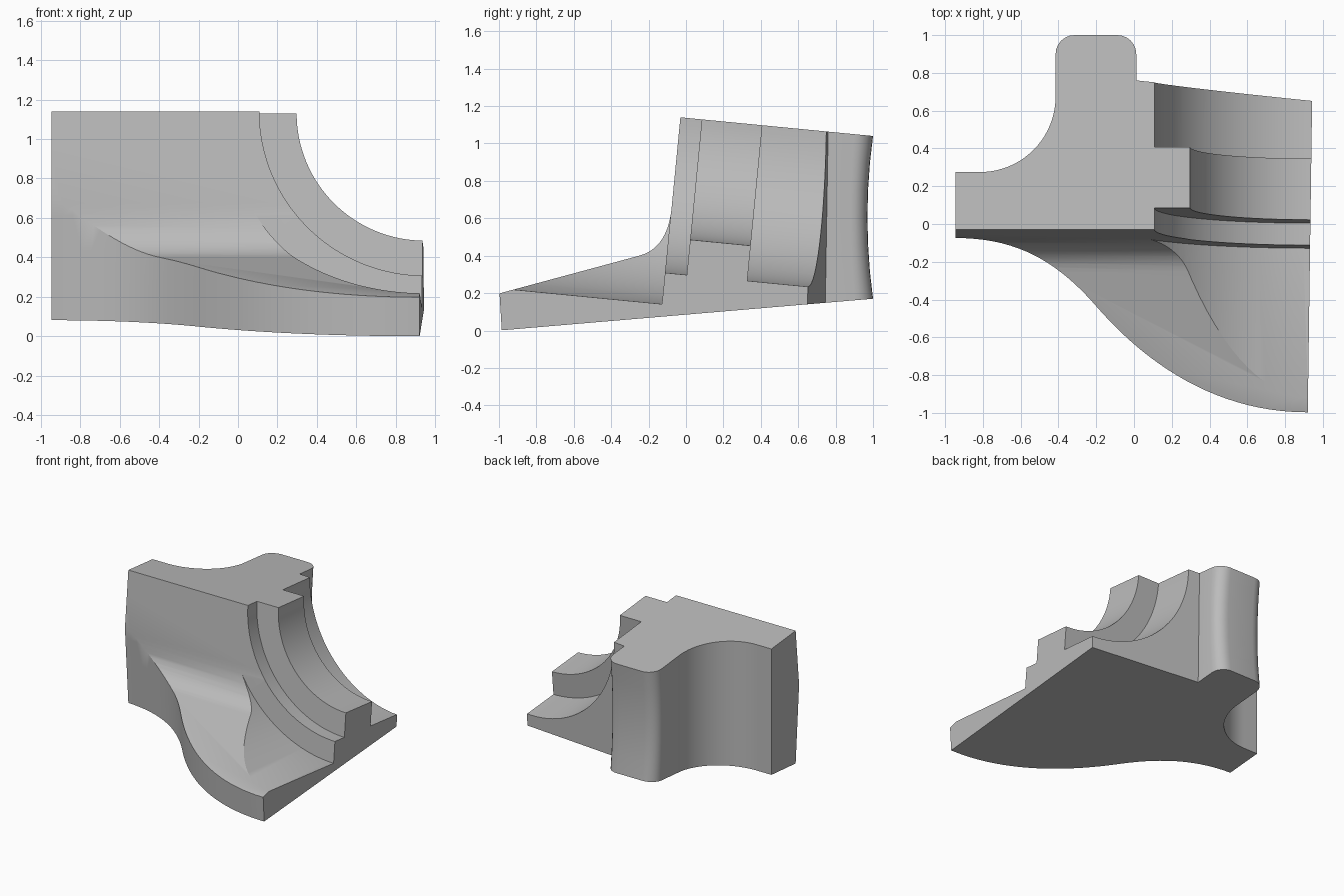
import bpy, bmesh, math
from mathutils import Vector, Matrix
from mathutils.geometry import interpolate_bezier

cube = bpy.data.objects.get("Cube")
if cube:
    bpy.data.objects.remove(cube, do_unlink=True)

TILT = 0.097          # slope of the top face and of the bore axis
BASE = 0.085          # slope of the underside

grey = bpy.data.materials.new("light grey")
grey.use_nodes = True
colour = (0.5, 0.5, 0.5, 1)
grey.diffuse_color = colour
grey.node_tree.nodes["Principled BSDF"].inputs["Base Color"].default_value = colour


def finish(name, bm):
    bmesh.ops.recalc_face_normals(bm, faces=bm.faces)
    mesh = bpy.data.meshes.new(name)
    bm.to_mesh(mesh)
    bm.free()
    mesh.materials.append(grey)
    obj = bpy.data.objects.new(name, mesh)
    bpy.context.collection.objects.link(obj)
    return obj


def loft(name, rings):
    bm = bmesh.new()
    loops = [[bm.verts.new(p) for p in ring] for ring in rings]
    n = len(loops[0])
    for a, b in zip(loops, loops[1:]):
        for i in range(n):
            j = (i + 1) % n
            bm.faces.new((a[i], a[j], b[j], b[i]))
    bm.faces.new(loops[0])
    bm.faces.new(loops[-1])
    return finish(name, bm)


def bezier(points, count):
    return [(p.x, p.y) for p in interpolate_bezier(*[Vector(p).to_3d() for p in points], count)]


def arc(cx, cy, r, start, end, count):
    return [(cx + r * math.cos(math.radians(start + (end - start) * i / count)),
             cy + r * math.sin(math.radians(start + (end - start) * i / count)))
            for i in range(count + 1)]


# Plan outline: swept front flange, flat section side, rear boss, concave rear corner
flange = bezier([(-0.945, -0.045), (-0.6, -0.06), (-0.38, -0.22), (-0.2, -0.43)], 20)[:-1]
flange += bezier([(-0.2, -0.43), (0.03, -0.7), (0.4, -1.0), (0.92, -1.0)], 24)
rear = [(0.943, 0.65), (0.012, 0.745)]
rear += arc(-0.088, 0.9, 0.1, 0, 90, 6) + arc(-0.315, 0.9, 0.1, 90, 180, 6)
rear += arc(-0.815, 0.675, 0.4, 0, -90, 20) + [(-0.945, 0.275)]


def body_ring(t):
    ring = []
    for x, y0 in flange + rear:
        y = y0
        if y0 < 0:                       # flange wall stands square to the underside
            low = y0 + 0.015
            y = low - 0.075 * t
        else:
            low = y0
            if x > 0 and y0 < 0.8:       # drafted rear wall
                y += 0.015 * t
            y -= 0.03 * 4 * t * (1 - t) * max(0, (y0 - 0.75) / 0.25)
        bottom = BASE * (low + 1)
        top = 1.137 - TILT * y
        ring.append((x, y, bottom + t * (top - bottom)))
    return ring


body = loft("bracket_body", [body_ring(i / 6) for i in range(7)])

# Cutter that leaves the sloped flange top, the fillet and the upright front face
foot_y = -0.03 - TILT * 0.49
profile = [(-1.4, 0.09), (-0.25, 0.4)]
profile += bezier([(-0.25, 0.4), (-0.15, 0.427), (-0.093, 0.51), (foot_y, 0.65)], 14)[1:]
profile += [(-0.03 + TILT * 0.36, 1.5), (-1.4, 1.5)]
cutters = [loft("front_cutter", [[(x, y, z) for y, z in profile] for x in (-1.3, 1.3)])]

# Stepped bore cutters along the tilted axis
pose = Matrix.Translation((0.945, 0.085, 1.13)) @ Matrix.Rotation(-math.atan(TILT), 4, 'X')
bores = [("front_relief", 1.005, -1.7, -0.117), ("front_ring", 0.837, -1.6, 0),
         ("inner_bore", 0.648, -1.5, 1.5), ("rear_ring", 0.837, 0.325, 1.4)]
for name, r, s0, s1 in bores:
    circle = arc(0, 0, r, 0, 360, 128)[:-1]
    cutters.append(loft(name + "_cutter",
                        [[pose @ Vector((x, s, z)) for x, z in circle] for s in (s0, s1)]))

# Cut the body, then discard the cutters
bpy.ops.object.select_all(action='DESELECT')
bpy.context.view_layer.objects.active = body
body.select_set(True)
for cutter in cutters:
    cutter.hide_render = True
    mod = body.modifiers.new(cutter.name, 'BOOLEAN')
    mod.operation = 'DIFFERENCE'
    mod.solver = 'EXACT'
    mod.object = cutter
    bpy.ops.object.modifier_apply(modifier=mod.name)
    bpy.data.objects.remove(cutter, do_unlink=True)

bpy.ops.object.shade_smooth_by_angle(angle=math.radians(25))
